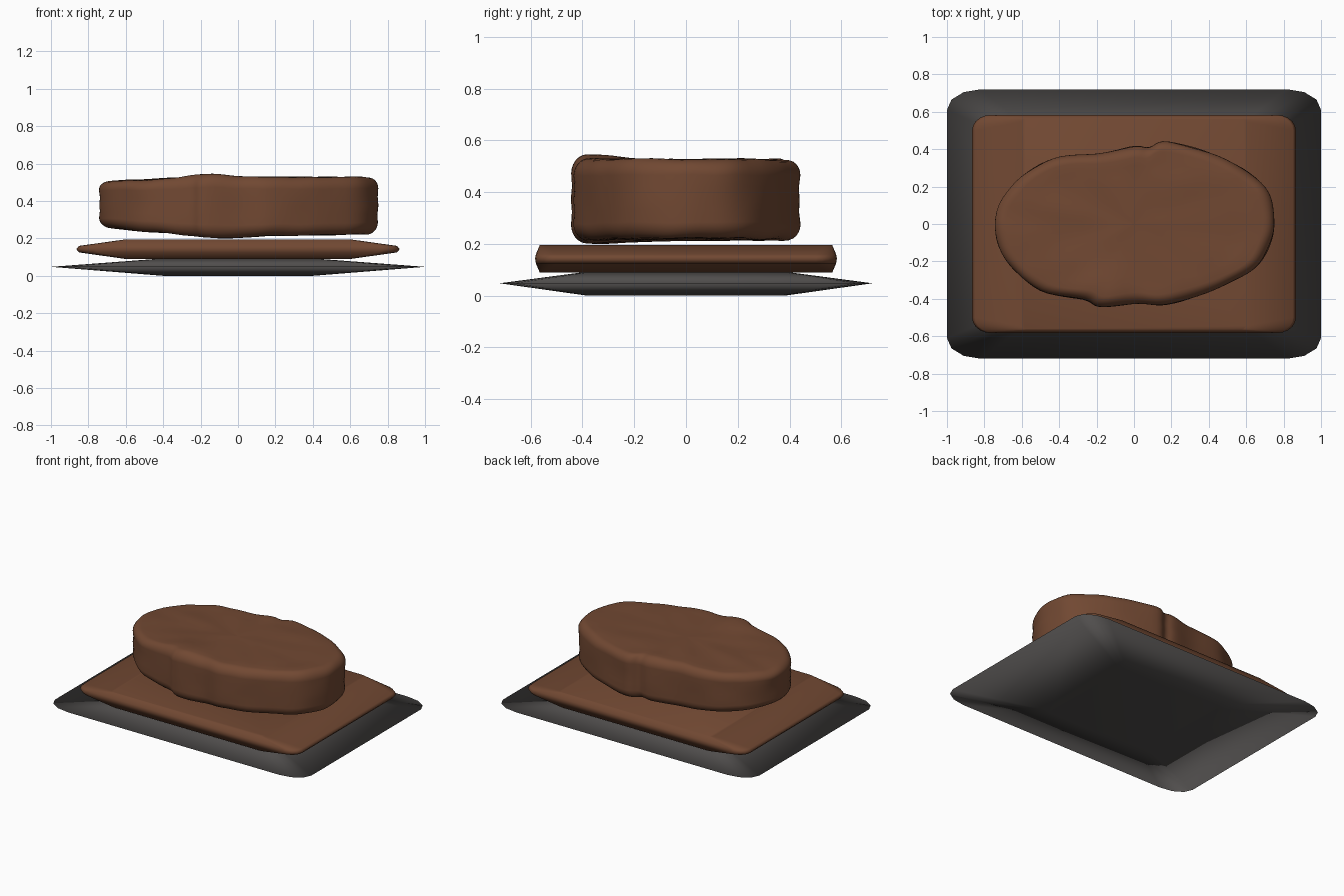
import bpy, math
from mathutils import Vector, noise

if "Cube" in bpy.data.objects:
    bpy.data.objects.remove(bpy.data.objects["Cube"])


def material(name, col):
    m = bpy.data.materials.new(name)
    m.diffuse_color = (*col, 1)
    m.use_nodes = True
    m.node_tree.nodes["Principled BSDF"].inputs["Base Color"].default_value = m.diffuse_color
    return m


brown = material("roasted brown", (0.165, 0.065, 0.032))
grey = material("charcoal grey", (0.08, 0.075, 0.073))


def loft(name, rings, mat):
    """Skin a stack of equal-length rings and cap both ends."""
    n = len(rings[0])
    verts = [v for r in rings for v in r]
    faces = [(k * n + i, k * n + (i + 1) % n, (k + 1) * n + (i + 1) % n, (k + 1) * n + i)
             for k in range(len(rings) - 1) for i in range(n)]
    faces.append(tuple(reversed(range(n))))
    faces.append(tuple(range(len(verts) - n, len(verts))))
    me = bpy.data.meshes.new(name)
    me.from_pydata(verts, [], faces)
    me.materials.append(mat)
    for p in me.polygons:
        p.use_smooth = True
    ob = bpy.data.objects.new(name, me)
    bpy.context.collection.objects.link(ob)
    return ob


def rounded_rect(hx, hy, rx, ry, z, seg=3):
    pts = []
    for q, (sx, sy) in enumerate([(1, 1), (-1, 1), (-1, -1), (1, -1)]):
        for i in range(seg + 1):
            a = math.pi / 2 * (q + i / seg)
            pts.append((sx * (hx - rx) + rx * math.cos(a), sy * (hy - ry) + ry * math.sin(a), z))
    return pts


# tray: thin slab tapering to a sharp rim
loft("tray", [rounded_rect(0.4, 0.38, 0.04, 0.04, 0.0),
              rounded_rect(1.0, 0.72, 0.18, 0.11, 0.048),
              rounded_rect(0.4, 0.38, 0.04, 0.04, 0.093)], grey)

# base slab: long bevel at the ends, nearly upright long sides
loft("base_slab", [rounded_rect(0.6, 0.565, 0.03, 0.02, 0.09, 5),
                   rounded_rect(0.85, 0.58, 0.1, 0.08, 0.125, 5),
                   rounded_rect(0.865, 0.583, 0.1, 0.08, 0.143, 5),
                   rounded_rect(0.85, 0.58, 0.1, 0.08, 0.16, 5),
                   rounded_rect(0.6, 0.565, 0.03, 0.02, 0.195, 5)], brown)

# meat: uneven outline, smoothed through control points
outline = [(0.745, 0.06), (0.68, 0.22), (0.45, 0.365), (0.18, 0.44), (0.08, 0.41), (0, 0.415),
           (-0.2, 0.375), (-0.43, 0.35), (-0.63, 0.23), (-0.74, 0.03), (-0.69, -0.19),
           (-0.5, -0.355), (-0.27, -0.405), (-0.18, -0.445), (0.02, -0.425), (0.18, -0.43),
           (0.42, -0.355), (0.64, -0.24), (0.735, -0.09)]


def smooth_loop(pts, sub):
    pts = [Vector(p) for p in pts]
    n, out = len(pts), []
    for i in range(n):
        a, b, c, d = (pts[(i + k) % n] for k in (-1, 0, 1, 2))
        for s in range(sub):
            t = s / sub
            out.append(0.5 * (2 * b + (c - a) * t + (2 * a - 5 * b + 4 * c - d) * t * t
                              + (3 * b - a - 3 * c + d) * t ** 3))
    return out


def bump(x, y, x0, y0, r):
    return math.exp(-((x - x0) ** 2 + (y - y0) ** 2) / r ** 2)


def z_top(x, y):
    return (0.527 - 0.035 * max(0, -x) ** 1.5 + 0.022 * bump(x, y, -0.16, -0.36, 0.14)
            + 0.008 * noise.noise(Vector((x * 7, y * 7, 1))))


def z_bottom(x, y):
    return (0.212 + 0.075 * max(0, -x) ** 1.5 + 0.015 * max(0, x)
            - 0.012 * bump(x, y, -0.1, -0.36, 0.2)
            + 0.006 * noise.noise(Vector((x * 7, y * 7, 5))))


# profile: (inset from the edge, height fraction)
r, steps = 0.06, 6
profile = [(0.0 + r * (1 - math.sin(a)), 0.2 * (1 - math.cos(a)))
           for a in (math.pi / 2 * i / steps for i in range(steps + 1))]
half = profile + [(0.004, 0.35)]
profile = half + [(0, 0.5)] + [(d, 1 - h) for d, h in reversed(half)]
caps = [0.02, 0.2, 0.4, 0.6, 0.75, 0.88]

loop = smooth_loop(outline, 6)


def ring(scale, inset, h):
    pts = []
    for p in loop:
        q = p * scale * (1 - inset / p.length)
        lo, hi = z_bottom(*q), z_top(*q)
        wob = 1 + 0.012 * noise.noise(Vector((q.x * 6, q.y * 6, h * 2))) * scale
        pts.append((q.x * wob, q.y * wob, lo + (hi - lo) * h))
    return pts


rings = [ring(s, r, 0) for s in caps]
rings += [ring(1, d, h) for d, h in profile]
rings += [ring(s, r, 1) for s in reversed(caps)]
loft("meat", rings, brown)
